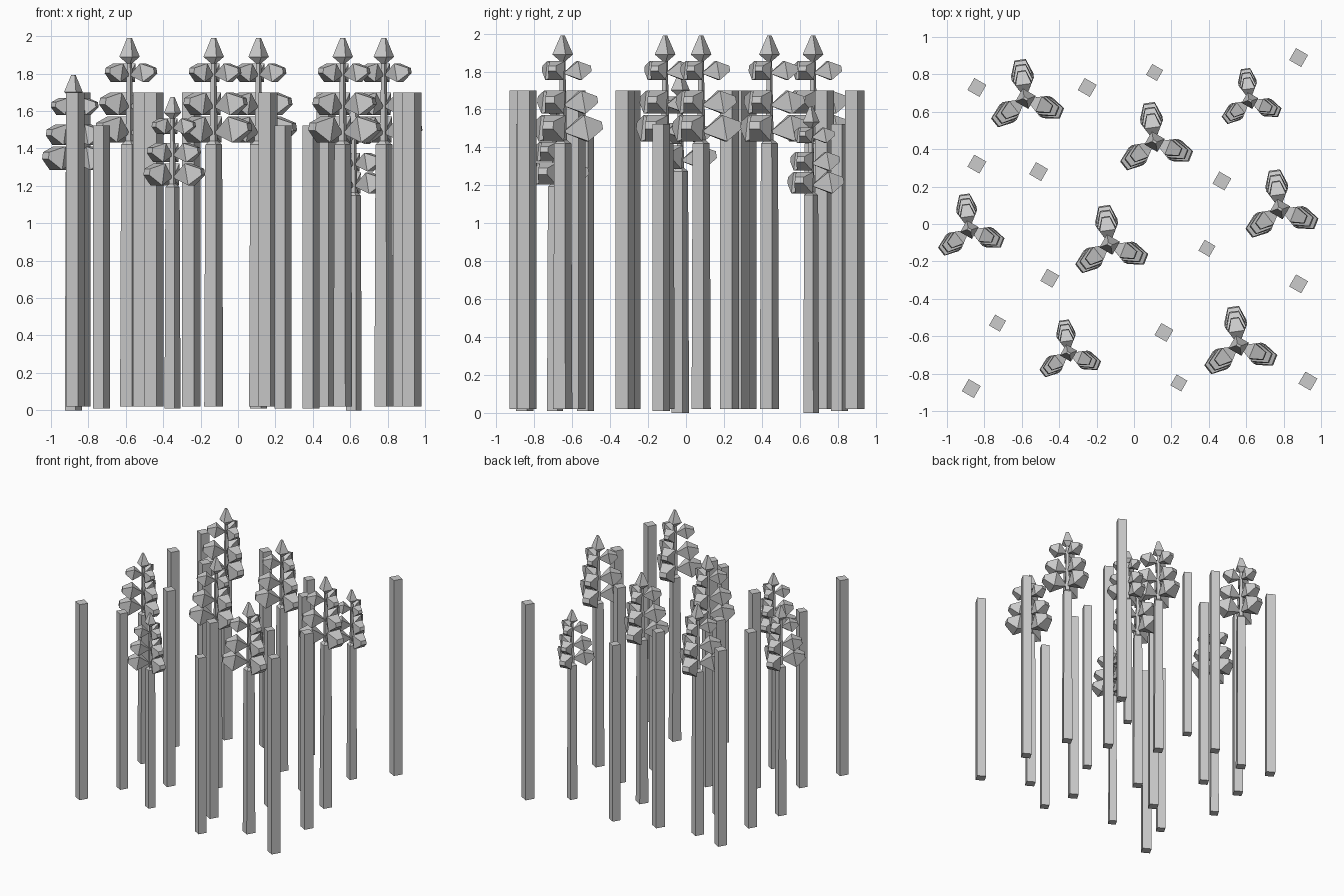
import bpy, bmesh, math
from mathutils import Matrix, Vector

cube = bpy.data.objects.get("Cube")
if cube:
    bpy.data.objects.remove(cube, do_unlink=True)

grey = bpy.data.materials.new("plain grey")
grey.use_nodes = True
colour = (0.6, 0.6, 0.6, 1)
grey.diffuse_color = colour
grey.node_tree.nodes["Principled BSDF"].inputs["Base Color"].default_value = colour

TURN = math.radians(-30)


def loft(bm, rings, matrix):
    """Four-sided solid through (height, half width x, half width y) rings."""
    loops = []
    for h, a, b in rings:
        corners = [(-a, -b, h), (a, -b, h), (a, b, h), (-a, b, h)]
        loops.append([bm.verts.new(matrix @ Vector(c)) for c in corners])
    for low, high in zip(loops, loops[1:]):
        for i in range(4):
            j = (i + 1) % 4
            bm.faces.new((low[i], low[j], high[j], high[i]))
    bm.faces.new(loops[0][::-1])
    bm.faces.new(loops[-1])


def finish(bm, name):
    mesh = bpy.data.meshes.new(name)
    bmesh.ops.recalc_face_normals(bm, faces=bm.faces)
    bm.to_mesh(mesh)
    bm.free()
    mesh.materials.append(grey)
    return mesh


def place(name, mesh, x, y, z, size):
    ob = bpy.data.objects.new(name, mesh)
    ob.location = (x, y, z)
    ob.scale = (size, size, size)
    bpy.context.collection.objects.link(ob)


# Plain square post
bm = bmesh.new()
loft(bm, [(0, .037, .037), (1.68, .037, .037)], Matrix.Rotation(TURN, 4, 'Z'))
post = finish(bm, "post")

# Stalk with a thin spike, a tip bud and three tiers of three side buds
bm = bmesh.new()
turn = Matrix.Rotation(TURN, 4, 'Z')
loft(bm, [(0, .037, .037), (1.40, .033, .033), (1.42, .016, .016), (1.86, .01, .01)], turn)
loft(bm, [(1.83, .006, .006), (1.87, .04, .04), (1.97, .012, .006)], turn)
for z, size in ((1.46, 1), (1.60, .88), (1.77, .72)):
    for angle in (98, -22, 218):
        m = (Matrix.Translation((0, 0, z)) @ Matrix.Rotation(math.radians(angle), 4, 'Z')
             @ Matrix.Rotation(math.radians(80), 4, 'Y') @ Matrix.Scale(size, 4))
        loft(bm, [(.015, .008, .008), (.12, .07, .06), (.21, .02, .03)], m)
stalk = finish(bm, "budded_stalk")

tall_posts = [(-.84, .73), (-.25, .73), (.88, .89), (-.84, .32), (-.51, .28), (.47, .23),
              (.88, -.32), (-.45, -.29), (.16, -.58), (-.87, -.88), (.93, -.84)]
short_posts = [(.11, .81), (.39, -.13), (-.73, -.53), (.24, -.85)]
for x, y in tall_posts:
    place("tall_post", post, x, y, .02, 1)
for x, y in short_posts:
    place("short_post", post, x, y, .01, .9)

stalks = [(-.58, .67, .02, 1), (.11, .44, .02, 1), (-.13, -.11, .02, 1), (.56, -.65, .02, 1),
          (.78, .08, .02, 1), (-.88, -.03, 0, .91), (-.35, -.69, .01, .845), (.62, .66, 0, .82)]
for x, y, z, size in stalks:
    place("budded_stalk", stalk, x, y, z, size)
